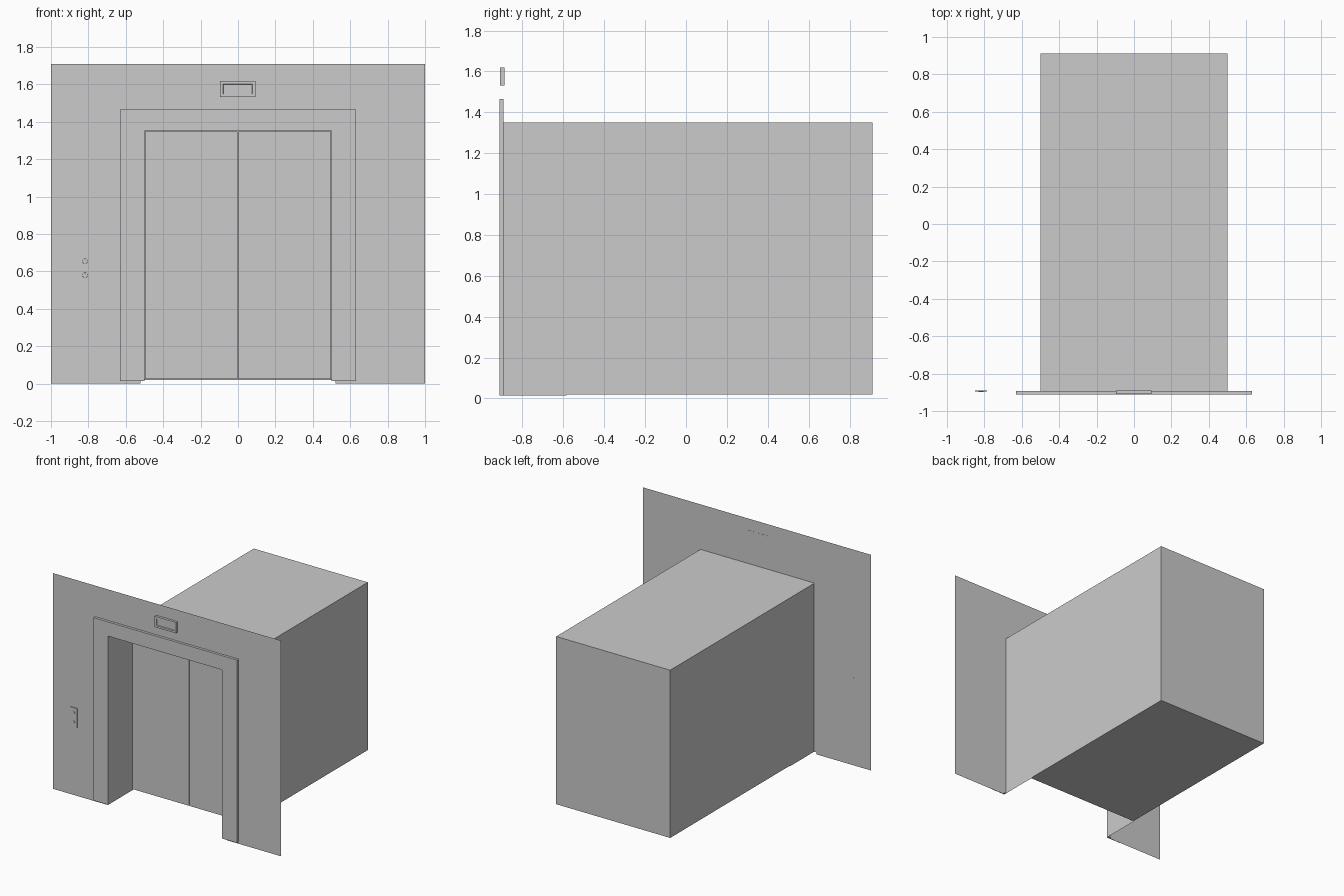
import bpy, bmesh, math
from mathutils import Matrix, Vector

if "Cube" in bpy.data.objects:
    bpy.data.objects.remove(bpy.data.objects["Cube"])


def finish(name, bm):
    mesh = bpy.data.meshes.new(name)
    bm.to_mesh(mesh)
    bm.free()
    ob = bpy.data.objects.new(name, mesh)
    bpy.context.collection.objects.link(ob)
    return ob


def box_bm(x0, x1, y0, y1, z0, z1):
    bm = bmesh.new()
    bmesh.ops.create_cube(bm, size=1)
    for v in bm.verts:
        v.co = Vector(((x0, x1)[v.co.x > 0], (y0, y1)[v.co.y > 0], (z0, z1)[v.co.z > 0]))
    bm.normal_update()
    return bm


def front_face(bm):
    return next(f for f in bm.faces if f.normal.y < -0.9)


def arch_bm(half_out, top_out, half_in, top_in, bottom, y, depth=0):
    """Doorway-shaped sheet facing -y, optionally extruded backwards."""
    pts = [(-half_out, bottom), (-half_in, bottom), (-half_in, top_in), (half_in, top_in),
           (half_in, bottom), (half_out, bottom), (half_out, top_out), (-half_out, top_out)]
    bm = bmesh.new()
    face = bm.faces.new([bm.verts.new((x, y, z)) for x, z in pts])
    if depth:
        geo = bmesh.ops.extrude_face_region(bm, geom=[face], use_keep_orig=True)["geom"]
        bmesh.ops.translate(bm, vec=(0, depth, 0),
                            verts=[g for g in geo if isinstance(g, bmesh.types.BMVert)])
        bmesh.ops.recalc_face_normals(bm, faces=bm.faces)
    return bm


def framed_plate(name, dims, border, recess):
    """Plate with a recessed window in its front face."""
    bm = box_bm(*dims)
    f = front_face(bm)
    bmesh.ops.inset_region(bm, faces=[f], thickness=border)
    bmesh.ops.inset_region(bm, faces=[f], thickness=0.003, depth=-recess)
    return finish(name, bm)


WALL_Y = -0.89
DOOR_Y = -0.61

# front wall sheet and raised door frame
finish("front_wall", arch_bm(1.0, 1.71, 0.52, 1.37, 0, WALL_Y))
finish("door_frame", arch_bm(0.63, 1.465, 0.5, 1.352, 0.015, -0.912, 0.02))

# doorway lining: two side sheets and a top sheet
bm = bmesh.new()
path = [(-0.5, 0.015), (-0.5, 1.35), (0.5, 1.35), (0.5, 0.015)]
rows = [[bm.verts.new((x, y, z)) for x, z in path] for y in (-0.9, -0.585)]
for i in range(3):
    bm.faces.new((rows[0][i], rows[0][i + 1], rows[1][i + 1], rows[1][i]))
finish("doorway_lining", bm)

# cabin, open towards the doors
bm = box_bm(-0.5, 0.5, -0.585, 0.912, 0.02, 1.35)
bmesh.ops.delete(bm, geom=[front_face(bm)], context='FACES')
finish("cabin", bm)

# sliding doors
for side, name in ((-1, "door_left"), (1, "door_right")):
    xs = sorted((side * 0.002, side * 0.498))
    finish(name, box_bm(xs[0], xs[1], DOOR_Y, DOOR_Y + 0.025, 0.025, 1.349))

# floor indicator above the doors
framed_plate("floor_indicator", (-0.095, 0.093, -0.909, -0.889, 1.532, 1.618), 0.022, 0.006)

# call panel with two round buttons
finish("call_panel", box_bm(-0.85, -0.785, -0.896, -0.8895, 0.54, 0.695))
for z, name in ((0.655, "call_button_up"), (0.58, "call_button_down")):
    bm = bmesh.new()
    bmesh.ops.create_cone(bm, cap_ends=True, segments=24, radius1=0.015, radius2=0.013, depth=0.008,
                          matrix=Matrix.Translation((-0.818, -0.895, z)) @ Matrix.Rotation(math.pi / 2, 4, 'X'))
    finish(name, bm)
